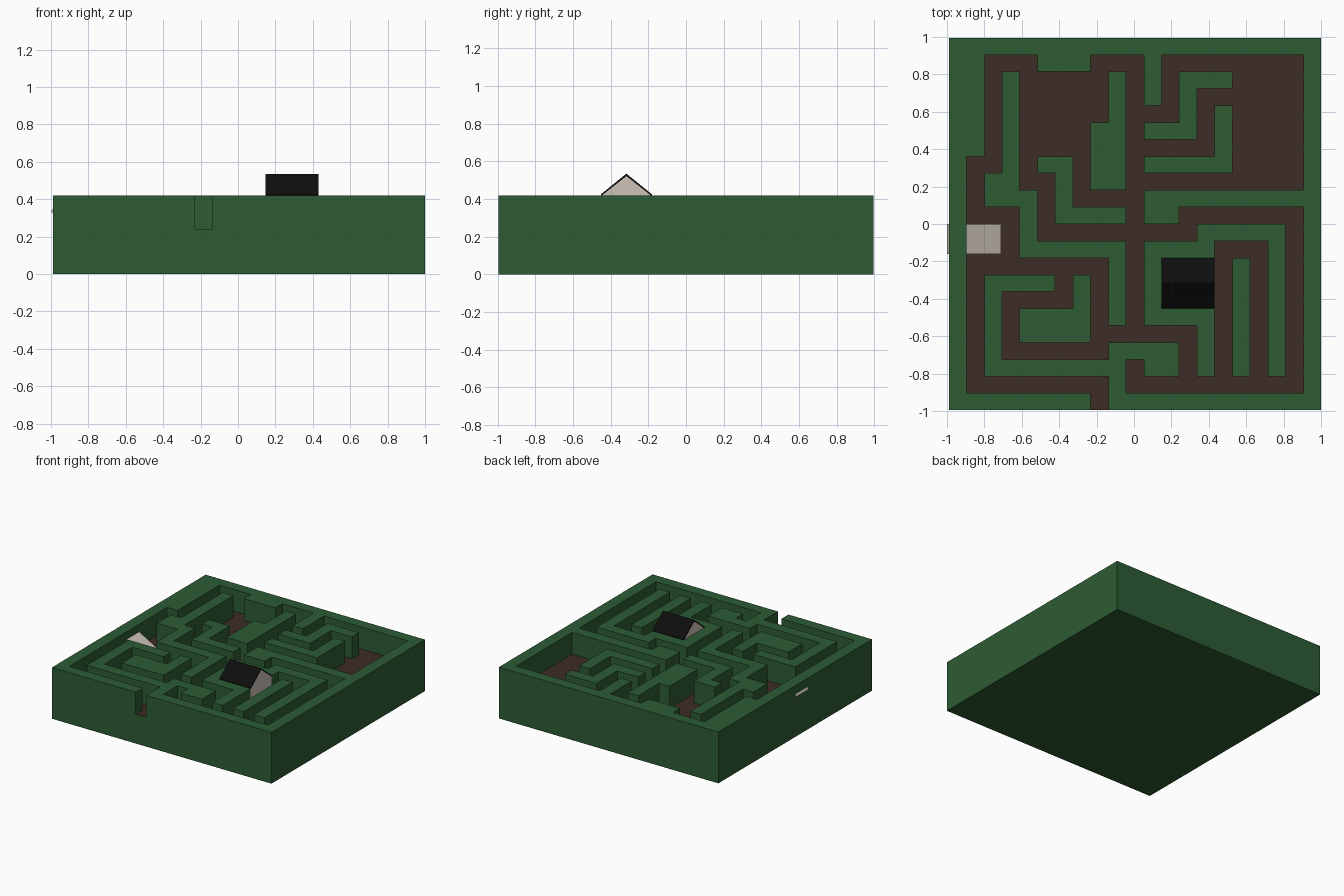
import bpy, bmesh, math
from mathutils import Matrix, Vector

if "Cube" in bpy.data.objects:
    bpy.data.objects.remove(bpy.data.objects["Cube"])

# Maze layout in cells, back row first: each row lists its open (start, end) columns
COLS, ROWS = 21, 22
OPEN = [
    "", "2-4 8-10 12-19", "2 4-8 10 12 16-19", "2 4-8 10 12 14-19",
    "2 4-8 10-12 14 16-19", "2 4-7 10 14 16-19", "2 4-7 10-14 16-19",
    "1-2 4 7 10 16-19", "1 4-5 7 10-19", "1 5 7-10", "1-3 5 10 13-19",
    "1-3 5-13 19", "1-3 10 15-17 19", "1-8 10 12-15 17 19",
    "1 6 8 10 12-15 17 19", "1 3-6 8 10 12-15 17 19", "1 3 8 10 15 17 19",
    "1 3 8-13 15 17 19", "1 3-8 13 15 17 19", "1 10 13 15 17 19",
    "1-8 10-19", "8",
]
X0, X1, Y0, Y1 = -0.99, 1.0, -0.995, 0.995
FLOOR, TOP = 0.24, 0.42
DX, DY = (X1 - X0) / COLS, (Y1 - Y0) / ROWS

open_cells = set()
for r, row in enumerate(OPEN):
    for span in row.split():
        ends = [int(n) for n in span.split("-")]
        open_cells.update((r, c) for c in range(ends[0], ends[-1] + 1))


def material(name, rgb):
    m = bpy.data.materials.new(name)
    m.diffuse_color = (*rgb, 1)
    m.use_nodes = True
    m.node_tree.nodes["Principled BSDF"].inputs["Base Color"].default_value = m.diffuse_color
    return m


green = material("hedge green", (0.026, 0.107, 0.034))
brown = material("soil brown", (0.047, 0.025, 0.018))
cream = material("cream", (0.61, 0.55, 0.485))
black = material("roof black", (0.004, 0.004, 0.004))


def finish(name, bm, *mats):
    me = bpy.data.meshes.new(name)
    bm.to_mesh(me)
    bm.free()
    for m in mats:
        me.materials.append(m)
    bpy.context.collection.objects.link(bpy.data.objects.new(name, me))


def box(size, matrix):
    bm = bmesh.new()
    bmesh.ops.create_cube(bm, size=1, matrix=matrix @ Matrix.Diagonal((*size, 1)))
    return bm


def prism(profile, xa, xb):
    """Extrude a (y, z) outline along x."""
    bm = bmesh.new()
    f = bm.faces.new([bm.verts.new((xa, y, z)) for y, z in profile])
    ext = bmesh.ops.extrude_face_region(bm, geom=[f], use_keep_orig=True)
    bmesh.ops.translate(bm, vec=(xb - xa, 0, 0),
                        verts=[v for v in ext["geom"] if isinstance(v, bmesh.types.BMVert)])
    bmesh.ops.recalc_face_normals(bm, faces=bm.faces[:])
    return bm


# Base block with soil on its top face
bm = box((X1 - X0, Y1 - Y0, FLOOR),
         Matrix.Translation(((X0 + X1) / 2, (Y0 + Y1) / 2, FLOOR / 2)))
bm.normal_update()
for f in bm.faces:
    f.material_index = 1 if f.normal.z > 0.5 else 0
finish("base", bm, green, brown)


# Hedges: top of each hedge cell, plus a side wherever the neighbour is open
def is_hedge(r, c):
    return 0 <= r < ROWS and 0 <= c < COLS and (r, c) not in open_cells


bm = bmesh.new()


def quad(*pts):
    bm.faces.new([bm.verts.new(p) for p in pts])


for r in range(ROWS):
    for c in range(COLS):
        if not is_hedge(r, c):
            continue
        xa, xb = X0 + c * DX, X0 + (c + 1) * DX
        ya, yb = Y1 - (r + 1) * DY, Y1 - r * DY
        quad((xa, ya, TOP), (xb, ya, TOP), (xb, yb, TOP), (xa, yb, TOP))
        for dr, dc, p, q in ((1, 0, (xa, ya), (xb, ya)), (0, 1, (xb, ya), (xb, yb)),
                             (-1, 0, (xb, yb), (xa, yb)), (0, -1, (xa, yb), (xa, ya))):
            if not is_hedge(r + dr, c + dc):
                quad((*p, FLOOR), (*q, FLOOR), (*q, TOP), (*p, TOP))
bmesh.ops.remove_doubles(bm, verts=bm.verts[:], dist=1e-4)
finish("hedges", bm, green)

# Hut set among the hedges: gabled body and thin folded roof
ha, hb = X0 + 12 * DX, X0 + 15 * DX
yb, ya = Y1 - 13 * DY, Y1 - 16 * DY
ym, ridge, t = (ya + yb) / 2, 0.535, 0.013
finish("hut_body", prism([(ya + .001, FLOOR), (yb - .001, FLOOR), (yb - .001, TOP),
                          (ym, ridge - t), (ya + .001, TOP)], ha + .002, hb - .001), cream)
finish("hut_roof", prism([(ya, TOP - .005), (ya, TOP + .005), (ym, ridge), (yb, TOP + .005),
                          (yb, TOP - .005), (ym, ridge - t)], ha, hb), black)

# Tilted block leaning through the left hedge
tilt = math.radians(29.5)
along = Vector((math.cos(tilt), 0, -math.sin(tilt)))
down = Vector((-math.sin(tilt), 0, -math.cos(tilt)))
length, thick = 0.29, 0.075
corner = Vector((-0.963, -0.08, 0.397))
centre = corner + along * length / 2 + down * thick / 2
finish("leaning_block", box((length, 0.16, thick),
       Matrix.Translation(centre) @ Matrix.Rotation(tilt, 4, "Y")), cream)
